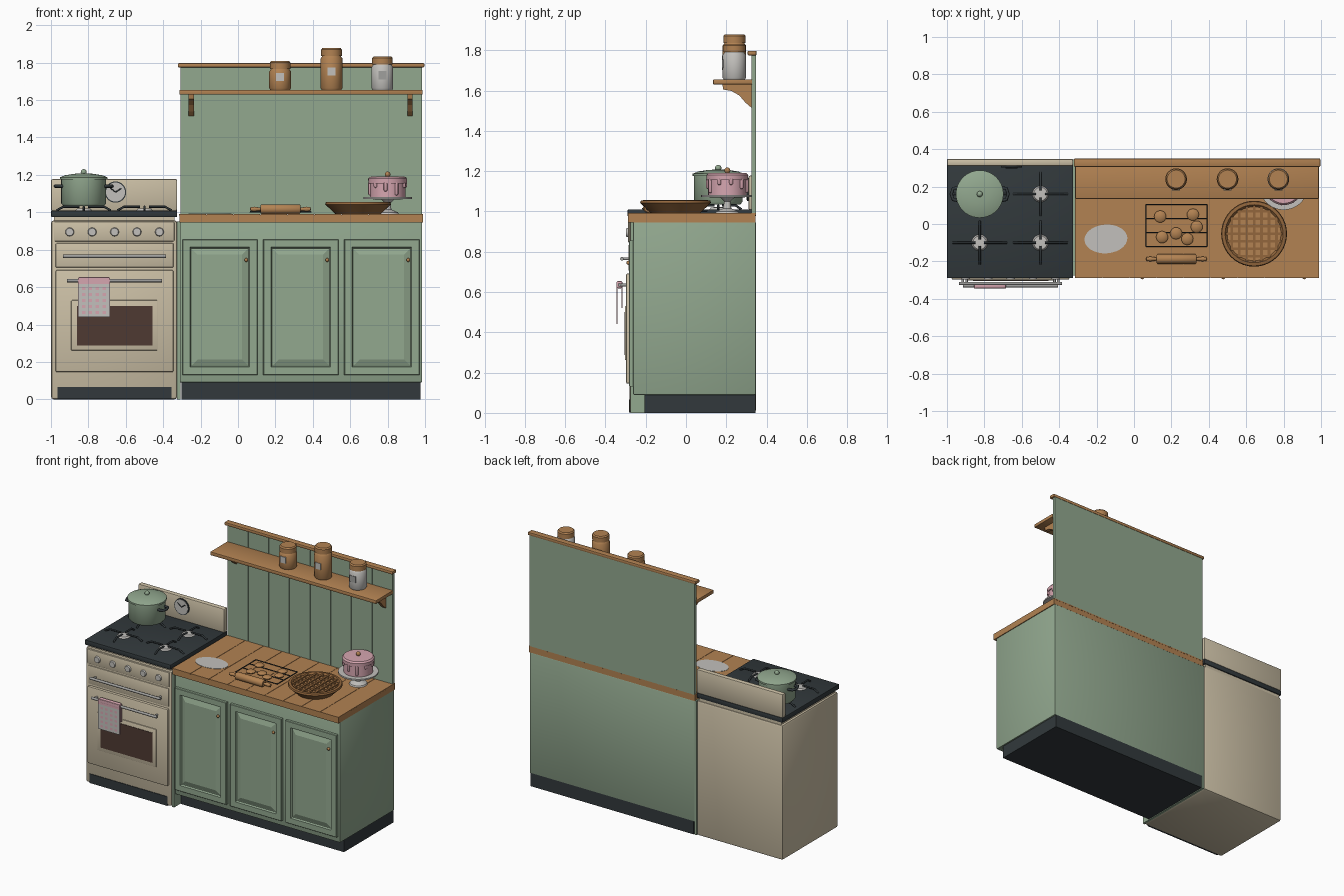
import bpy, bmesh, math
from mathutils import Vector, Matrix

if "Cube" in bpy.data.objects:
    bpy.data.objects.remove(bpy.data.objects["Cube"])


def material(name, rgb):
    m = bpy.data.materials.new(name)
    lin = [((c / 255 + 0.055) / 1.055) ** 2.4 for c in rgb]
    m.diffuse_color = (*lin, 1)
    m.use_nodes = True
    m.node_tree.nodes["Principled BSDF"].inputs["Base Color"].default_value = m.diffuse_color
    return m


GREEN = material("sage_green", (146, 168, 143))
CREAM = material("cream_enamel", (204, 192, 166))
DARK = material("charcoal", (50, 57, 60))
WOOD = material("warm_wood", (178, 130, 82))
CRUST = material("baked_crust", (146, 102, 60))
BROWN = material("oven_glass", (78, 58, 50))
WHITE = material("pale_grey", (194, 192, 188))
STEEL = material("steel", (160, 160, 158))
PINK = material("pink", (214, 166, 176))


def finish(name, bm, mat, smooth=False):
    me = bpy.data.meshes.new(name)
    bmesh.ops.recalc_face_normals(bm, faces=bm.faces)
    bm.to_mesh(me)
    bm.free()
    ob = bpy.data.objects.new(name, me)
    bpy.context.collection.objects.link(ob)
    me.materials.append(mat)
    if smooth:
        bpy.ops.object.select_all(action='DESELECT')
        ob.select_set(True)
        bpy.context.view_layer.objects.active = ob
        bpy.ops.object.shade_smooth_by_angle(angle=math.radians(40))
    return ob


def box(name, xs, ys, zs, mat, bevel=0.0, segs=2):
    bm = bmesh.new()
    bmesh.ops.create_cube(bm, size=1)
    for v in bm.verts:
        v.co = [(a + b) / 2 + c * (b - a) for (a, b), c in zip((xs, ys, zs), v.co)]
    if bevel:
        bmesh.ops.bevel(bm, geom=bm.edges[:], offset=bevel, segments=segs, profile=0.5, affect='EDGES')
    return finish(name, bm, mat, bevel > 0)


def lathe(name, profile, loc, mat, rot=None, segs=32, scale=(1, 1, 1)):
    """Spin (radius, height) points around z, then rotate and place."""
    bm = bmesh.new()
    vs = [bm.verts.new((r, 0, h)) for r, h in profile]
    es = [bm.edges.new(p) for p in zip(vs, vs[1:])]
    bmesh.ops.spin(bm, geom=vs + es, cent=(0, 0, 0), axis=(0, 0, 1), angle=2 * math.pi, steps=segs)
    bmesh.ops.remove_doubles(bm, verts=bm.verts, dist=1e-5)
    m = Matrix.Translation(loc) @ (rot or Matrix()) @ Matrix.Diagonal((*scale, 1))
    bmesh.ops.transform(bm, matrix=m, verts=bm.verts)
    return finish(name, bm, mat, True)


FRONT = Matrix.Rotation(math.pi / 2, 4, 'X')
ALONG_X = Matrix.Rotation(math.pi / 2, 4, 'Y')


def disc(r, h):
    return [(0, 0), (r, 0), (r, h), (0, h)]


def ball(r, n=8):
    return [(r * math.sin(math.pi * i / n), -r * math.cos(math.pi * i / n)) for i in range(n + 1)]


def tube(name, points, r, mat):
    cu = bpy.data.curves.new(name, 'CURVE')
    cu.dimensions = '3D'
    cu.bevel_depth, cu.bevel_resolution, cu.use_fill_caps = r, 2, True
    sp = cu.splines.new('POLY')
    sp.points.add(len(points) - 1)
    for p, co in zip(sp.points, points):
        p.co = (*co, 1)
    ob = bpy.data.objects.new(name, cu)
    bpy.context.collection.objects.link(ob)
    cu.materials.append(mat)


# Stove body, cooktop and backguard
SX = (-1.0, -0.325)
box("stove_body", SX, (-0.28, 0.347), (0, 0.957), CREAM, 0.015)
box("stove_neck", (-0.985, -0.34), (-0.265, 0.34), (0.95, 0.98), CREAM)
box("stove_kick", (-0.965, -0.355), (-0.284, -0.25), (0.002, 0.067), DARK)
box("cooktop", SX, (-0.29, 0.347), (0.974, 1.01), DARK, 0.006)
box("backguard", SX, (0.31, 0.347), (1.008, 1.177), CREAM, 0.008)
box("control_panel", (-0.985, -0.34), (-0.288, -0.27), (0.845, 0.95), CREAM, 0.006)
box("warming_drawer", (-0.975, -0.345), (-0.286, -0.27), (0.705, 0.835), CREAM, 0.005)
box("oven_door", (-0.975, -0.345), (-0.298, -0.27), (0.145, 0.692), CREAM, 0.009)
box("oven_window_frame", (-0.892, -0.43), (-0.303, -0.29), (0.262, 0.53), CREAM, 0.004)
box("oven_window", (-0.862, -0.457), (-0.306, -0.29), (0.288, 0.5), BROWN)
for i in range(5):
    lathe("control_knob", [(0, 0), (0.024, 0), (0.02, 0.012), (0, 0.012)],
          (-0.9 + i * 0.12, -0.286, 0.895), WHITE, FRONT, 20)

# Handles on both drawers
for z, x0, x1, y in ((0.765, -0.935, -0.385, -0.318), (0.635, -0.915, -0.405, -0.33)):
    lathe("handle_bar", disc(0.009, x1 - x0), (x0, y, z), STEEL, ALONG_X, 12)
    for x in (x0 + 0.02, x1 - 0.02):
        lathe("handle_post", disc(0.007, -y - 0.28), (x, -0.28, z), STEEL, FRONT, 10)

# Folded towel with a woven check on the front
box("towel_front", (-0.855, -0.685), (-0.346, -0.340), (0.44, 0.65), PINK)
box("towel_fold", (-0.855, -0.685), (-0.346, -0.314), (0.618, 0.655), PINK, 0.01)
box("towel_back", (-0.85, -0.69), (-0.320, -0.315), (0.52, 0.64), PINK)
bm = bmesh.new()
bmesh.ops.create_grid(bm, x_segments=9, y_segments=11, size=0.5,
                      matrix=Matrix.Translation((-0.77, -0.347, 0.529)) @ FRONT @ Matrix.Diagonal((0.168, 0.176, 1, 1)))
check = finish("towel_check", bm, WHITE)
check.data.materials.append(PINK)
for p in check.data.polygons:
    col = int((p.center.x + 0.854) / 0.168 * 9)
    row = int((p.center.z - 0.441) / 0.176 * 11)
    p.material_index = int(col % 2 == 1 and row % 2 == 1)

# Clock
lathe("clock_rim", disc(0.057, 0.008), (-0.655, 0.311, 1.108), DARK, FRONT)
lathe("clock_face", disc(0.051, 0.01), (-0.655, 0.311, 1.108), WHITE, FRONT)
for tip in ((-0.03, 0.024), (0.03, 0.02)):
    tube("clock_hand", [(-0.655, 0.3, 1.108), (-0.655 + tip[0], 0.3, 1.108 + tip[1])], 0.003, DARK)

# Burners with cross grates
for bx in (-0.825, -0.5):
    for by in (0.16, -0.1):
        lathe("burner_cap", [(0, 0), (0.045, 0), (0.036, 0.012), (0, 0.014)], (bx, by, 1.008), WHITE, segs=24)
        for dx, dy in ((0.145, 0), (0, 0.115)):
            for s in (-1, 1):
                tube("grate_arm", [(bx + s * dx * t, by + s * dy * t, z) for t, z in
                                   ((0.16, 1.03), (0.75, 1.03), (1, 1.01))], 0.006, DARK)

# Stock pot
P = (-0.825, 0.16, 1.035)
lathe("pot_body", [(0, 0), (0.11, 0), (0.12, 0.012), (0.12, 0.145), (0, 0.145)], P, GREEN, segs=40)
lathe("pot_lid", [(0, 0.14), (0.127, 0.14), (0.127, 0.152), (0.1, 0.163), (0.05, 0.171), (0, 0.173)], P, GREEN, segs=40)
lathe("pot_lid_knob", ball(0.016), (P[0], P[1], 1.215), GREEN, segs=16)
for s in (-1, 1):
    tube("pot_handle", [(P[0] + s * a, P[1] + b, 1.14) for a, b in
                        ((0.11, -0.035), (0.142, -0.03), (0.152, 0), (0.142, 0.03), (0.11, 0.035))], 0.009, DARK)

# Cabinet
box("cabinet_filler", (-0.325, -0.308), (-0.275, 0.345), (0, 0.95), GREEN)
box("cabinet_body", (-0.31, 0.985), (-0.263, 0.347), (0.09, 0.948), GREEN, 0.006)
box("cabinet_kick", (-0.302, 0.975), (-0.205, 0.346), (0, 0.095), DARK)
for x0 in (-0.298, 0.135, 0.568):
    bm = bmesh.new()
    bmesh.ops.create_cube(bm, size=1, matrix=Matrix.Translation((x0 + 0.201, -0.27, 0.493))
                          @ Matrix.Diagonal((0.402, 0.02, 0.724, 1)))
    face = min(bm.faces, key=lambda f: f.calc_center_median().y)
    for thick, depth in ((0.004, 0.003), (0.055, 0), (0.008, -0.012), (0.006, 0), (0.042, 0.011)):
        bmesh.ops.inset_region(bm, faces=[face], thickness=thick, depth=depth)
    finish("cabinet_door", bm, GREEN)
    lathe("door_knob", ball(0.01), (x0 + 0.342, -0.286, 0.745), WOOD, segs=12)

# Plank worktop
box("worktop_core", (-0.313, 0.989), (-0.287, 0.346), (0.946, 0.986), WOOD)
N = 9
for i in range(N):
    w = 1.306 / N
    box("worktop_plank", (-0.316 + i * w + 0.0012, -0.316 + (i + 1) * w - 0.0012), (-0.289, 0.347), (0.983, 0.991), WOOD)

# Splashback, top rail, shelf and brackets
box("splashback", (-0.308, 0.983), (0.333, 0.347), (0.99, 1.78), GREEN)
for i in range(8):
    w = 1.295 / 8
    box("splashback_board", (-0.31 + i * w + 0.002, -0.31 + (i + 1) * w - 0.002), (0.325, 0.335), (0.99, 1.778), GREEN)
box("top_rail", (-0.321, 0.996), (0.306, 0.35), (1.775, 1.797), WOOD, 0.005)
box("shelf", (-0.313, 0.987), (0.135, 0.328), (1.63, 1.655), WOOD, 0.004)
for bx in (-0.25, 0.92):
    bm = bmesh.new()
    pts = [(0.328, 1.632), (0.18, 1.632), (0.185, 1.605), (0.225, 1.598), (0.265, 1.575), (0.295, 1.54), (0.328, 1.512)]
    f = bm.faces.new([bm.verts.new((bx - 0.014, y, z)) for y, z in pts])
    ext = bmesh.ops.extrude_face_region(bm, geom=[f])
    bmesh.ops.translate(bm, vec=(0.028, 0, 0), verts=[g for g in ext["geom"] if isinstance(g, bmesh.types.BMVert)])
    finish("shelf_bracket", bm, WOOD)

# Storage jars
for jx, h, mat, plate in ((0.225, 0.155, WOOD, WHITE), (0.5, 0.225, WOOD, WHITE), (0.772, 0.178, WHITE, STEEL)):
    J = (jx, 0.24, 1.654)
    b = h - 0.042
    lathe("jar_body", [(0, 0), (0.052, 0), (0.058, 0.01), (0.058, b - 0.014), (0.048, b), (0, b)], J, mat)
    lathe("jar_lid", [(0, b), (0.055, b), (0.055, h - 0.008), (0.048, h), (0, h)], J, WOOD)
    box("jar_label", (jx - 0.022, jx + 0.022), (0.179, 0.187), (1.654 + b * 0.42, 1.698 + b * 0.42), plate)

# Flour patch
lathe("flour_patch", disc(1, 0.003), (-0.15, -0.08, 0.99), WHITE, Matrix.Rotation(0.06, 4, 'Z'), 28, (0.115, 0.077, 1))

# Cooling rack with cookies
for y in (0.105, 0.03, -0.045, -0.12):
    tube("rack_wire", [(0.065, y, 1.003), (0.39, y, 1.003)], 0.003, DARK)
for x in (0.065, 0.39):
    tube("rack_side", [(x, -0.12, 1.001), (x, 0.105, 1.001)], 0.003, DARK)
for x, y in ((0.14, 0.04), (0.315, 0.05), (0.335, -0.015), (0.225, -0.05), (0.15, -0.07), (0.285, -0.08)):
    lathe("cookie", [(0, 0), (0.03, 0), (0.032, 0.006), (0.022, 0.014), (0, 0.016)], (x, y, 1.004), WOOD, segs=20)

# Rolling pin
pin = [(0, -0.163), (0.01, -0.16), (0.013, -0.14), (0.008, -0.108), (0.02, -0.108), (0.026, -0.1)]
lathe("rolling_pin", pin + [(r, -h) for r, h in reversed(pin)], (0.227, -0.187, 1.017), WOOD, ALONG_X, 20)

# Lattice pie
PX, PY = 0.642, -0.052
lathe("pie_dish", [(0, 0), (0.12, 0), (0.168, 0.045), (0.176, 0.052), (0.172, 0.064), (0.155, 0.066), (0.142, 0.052), (0.142, 0.04), (0, 0.04)],
      (PX, PY, 0.99), CRUST, segs=40)
lathe("pie_filling", disc(0.145, 0.01), (PX, PY, 1.034), WOOD, segs=40)
for i in range(-3, 4):
    d = i * 0.04
    L = math.sqrt(0.15 ** 2 - d * d)
    box("lattice_strip", (PX + d - 0.007, PX + d + 0.007), (PY - L, PY + L), (1.04, 1.052), CRUST)
    box("lattice_strip", (PX - L, PX + L), (PY + d - 0.007, PY + d + 0.007), (1.04, 1.05), CRUST)

# Cake on a stand
C = (0.8, 0.205, 0.99)
lathe("cake_stand", [(0, 0), (0.06, 0), (0.055, 0.01), (0.02, 0.025), (0.016, 0.06), (0.035, 0.078), (0.13, 0.082),
                     (0.13, 0.092), (0, 0.092)], C, WHITE, segs=36)
lathe("cake", disc(0.095, 0.1), (C[0], C[1], 1.08), PINK, segs=36)
lathe("cake_icing", [(0, 0.075), (0.103, 0.075), (0.104, 0.1), (0.095, 0.11), (0, 0.112)], (C[0], C[1], 1.08), PINK, segs=36)
for i in range(10):
    a = i * math.tau / 10 + 0.2
    n = 0.03 + 0.02 * (i % 3)
    lathe("icing_drip", [(0, -n), (0.007, -n + 0.003), (0.01, -n + 0.01), (0.01, 0), (0, 0)],
          (C[0] + 0.096 * math.cos(a), C[1] + 0.096 * math.sin(a), 1.16), PINK, segs=10)
lathe("cake_topper", ball(0.015), (C[0], C[1], 1.203), WOOD, segs=16)
